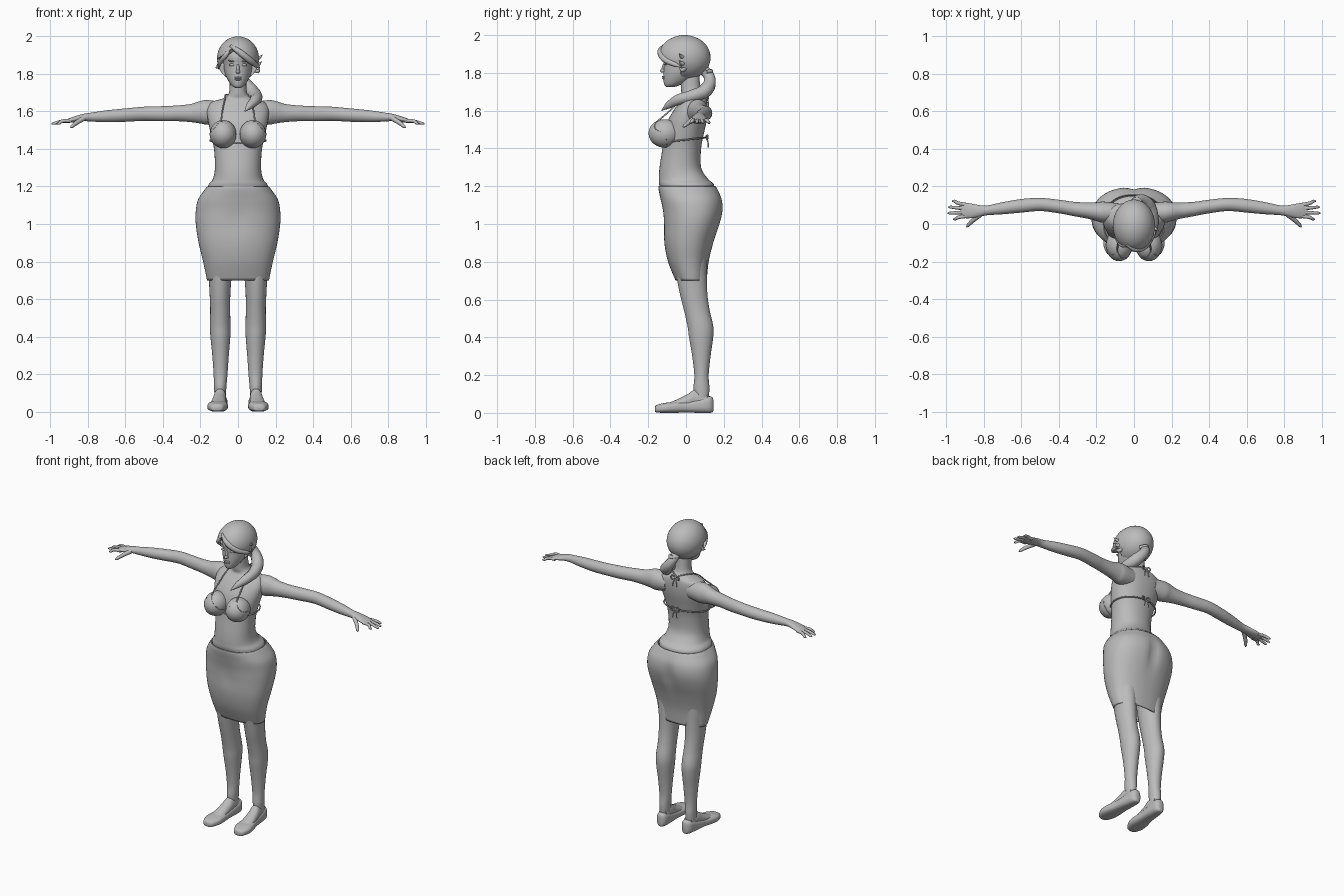
import bpy
import bmesh
from math import cos, sin, pi, exp, radians, copysign
from mathutils import Vector, Euler

CM = 0.01

default_cube = bpy.data.objects.get("Cube")
if default_cube:
    bpy.data.objects.remove(default_cube, do_unlink=True)

clay = bpy.data.materials.new("plain_grey")
clay.use_nodes = True
clay.diffuse_color = (0.5, 0.5, 0.5, 1)
clay.node_tree.nodes["Principled BSDF"].inputs["Base Color"].default_value = clay.diffuse_color


def activate(obj):
    for other in bpy.context.selected_objects:
        other.select_set(False)
    obj.select_set(True)
    bpy.context.view_layer.objects.active = obj


def finish(obj, mirror):
    """Give the material, smooth shading and an optional mirrored twin."""
    obj.data.materials.clear()
    obj.data.materials.append(clay)
    activate(obj)
    bpy.ops.object.shade_smooth_by_angle(angle=radians(60))
    if mirror:
        twin = obj.modifiers.new("mirror", 'MIRROR')
        twin.use_mirror_merge = False
    return obj


def mesh_object(name, bm, mirror):
    bmesh.ops.recalc_face_normals(bm, faces=bm.faces[:])
    mesh = bpy.data.meshes.new(name)
    bm.to_mesh(mesh)
    bm.free()
    obj = bpy.data.objects.new(name, mesh)
    bpy.context.collection.objects.link(obj)
    return finish(obj, mirror)


def resample(rows, steps):
    """Catmull-Rom interpolation between the given sections."""
    rows = [Vector(row) for row in rows]
    padded = [rows[0]] + rows + [rows[-1]]
    smooth = []
    for a, b, c, d in zip(padded, padded[1:], padded[2:], padded[3:]):
        for i in range(steps):
            t = i / steps
            smooth.append(b + (c - a) * t / 2
                          + (a - b * 2.5 + c * 2 - d / 2) * t ** 2
                          + ((b - c) * 3 + d - a) * t ** 3 / 2)
    return smooth + [rows[-1]]


def loft(name, rows, axis='Z', power=2.0, mirror=False, cap=True, tweak=None, sides=40):
    """Rows in cm: station on the axis, centre, half width, low, high."""
    place = {'Z': lambda t, u, v: (u, v, t),
             'X': lambda t, u, v: (t, u, v),
             'Y': lambda t, u, v: (u, t, v)}[axis]
    bm = bmesh.new()
    rings = []
    for t, centre, half, low, high in resample(rows, 5):
        ring = []
        for k in range(sides):
            c, s = cos(2 * pi * k / sides), sin(2 * pi * k / sides)
            u = centre + half * copysign(abs(c) ** (2 / power), c)
            v = (low + high) / 2 + (high - low) / 2 * copysign(abs(s) ** (2 / power), s)
            co = Vector(place(t, u, v)) * CM
            if tweak:
                tweak(co)
            ring.append(bm.verts.new(co))
        rings.append(ring)
    for a, b in zip(rings, rings[1:]):
        for k in range(sides):
            j = (k + 1) % sides
            bm.faces.new((a[k], a[j], b[j], b[k]))
    if cap:
        bm.faces.new(rings[0])
        bm.faces.new(rings[-1])
    return mesh_object(name, bm, mirror)


def ball(name, centre, radii, mirror=False, tilt=(0, 0, 0), tuck=None, detail=24):
    """Ellipsoid; points matching the tuck rule are drawn inwards."""
    centre = Vector(centre) * CM
    turn = Euler([radians(a) for a in tilt])
    bm = bmesh.new()
    bmesh.ops.create_uvsphere(bm, u_segments=detail * 2, v_segments=detail, radius=CM)
    for v in bm.verts:
        offset = Vector([a * r for a, r in zip(v.co, radii)])
        offset.rotate(turn)
        hidden = tuck and tuck(centre + offset)
        v.co = centre + offset * (0.72 if hidden else 1)
    return mesh_object(name, bm, mirror)


def tube(name, points, mirror=False, closed=False):
    """Round strand through points in cm, each with its own radius."""
    curve = bpy.data.curves.new(name, 'CURVE')
    curve.dimensions = '3D'
    curve.bevel_depth = CM
    curve.bevel_resolution = 3
    curve.resolution_u = 8
    curve.use_fill_caps = True
    spline = curve.splines.new('BEZIER')
    spline.bezier_points.add(len(points) - 1)
    spline.use_cyclic_u = closed
    for knot, (x, y, z, radius) in zip(spline.bezier_points, points):
        knot.co = Vector((x, y, z)) * CM
        knot.radius = radius
        knot.handle_left_type = knot.handle_right_type = 'AUTO'
    obj = bpy.data.objects.new(name, curve)
    bpy.context.collection.objects.link(obj)
    activate(obj)
    bpy.ops.object.convert(target='MESH')
    return finish(bpy.context.view_layer.objects.active, mirror)


# Torso and neck
loft("torso", [(112, 0, 15, -11, 12), (120, 0, 16, -14, 15), (124, 0, 13.4, -14.4, 11.5),
               (130, 0, 12.3, -14, 8), (140, 0, 12.8, -12.5, 8), (148, 0, 14.5, -11.5, 9.5),
               (155, 0, 16, -9.5, 11), (161, 0, 16.5, -6, 11.5), (165, 0, 14, -3, 11.2),
               (167, 0, 8, -2, 10.5), (170, 0, 4.8, -2.5, 8), (179, 0, 4.4, -3, 7)], power=2.2)


# Pencil skirt, with a soft hollow at the centre back and lap
def skirt_shape(co):
    seat = exp(-(co.x / 0.03) ** 2 - ((co.z - 1.05) / 0.09) ** 2)
    lap = exp(-(co.x / 0.05) ** 2 - ((co.z - 1.02) / 0.08) ** 2)
    co.y += -0.018 * seat if co.y > 0.05 else 0.006 * lap if co.y < 0 else 0


skirt = loft("skirt", [(70, 0, 16.5, -5.5, 11), (80, 0, 18.6, -9.5, 12), (90, 0, 21, -11.5, 14.5),
                       (100, 0, 22.5, -12, 18), (107, 0, 22.5, -12.5, 19.6),
                       (113, 0, 21.3, -13.5, 19.2), (118, 0, 18, -14.5, 17),
                       (120, 0, 16.4, -14.6, 15.8)], power=2.3, cap=False, tweak=skirt_shape, sides=64)
cloth = skirt.modifiers.new("cloth", 'SOLIDIFY')
cloth.thickness = 0.006

# Legs, feet and flat shoes
loft("leg", [(8, 9.5, 3, 5, 12), (13, 9.5, 3.3, 4, 12.4), (20, 9.3, 3.7, 4.4, 12),
             (30, 9.3, 4.4, 3.3, 13), (40, 9.4, 5.3, 1.6, 14.4), (46, 9.5, 5.5, 0.8, 14.4),
             (54, 9.5, 5.3, -1, 12.6), (62, 9.6, 5.5, -3, 11.4), (72, 9.6, 6.2, -5, 11),
             (86, 10, 8, -7, 11)], mirror=True)
loft("foot", [(-11, 10.8, 4, 2, 4.6), (-5, 10.4, 4, 2, 7), (1, 10, 3.6, 2, 10),
              (5, 9.6, 3.3, 2, 12.4), (11, 9.3, 3, 2, 11)], axis='Y', mirror=True)
loft("shoe", [(-16.5, 11.2, 1.5, 0.8, 3), (-15.5, 11.2, 3.4, 0.2, 4.2), (-11, 11, 5.3, 0, 5.3),
              (-6, 10.6, 5.2, 0, 5.8), (0, 10, 4.3, 0.2, 6.2), (7, 9.5, 3.9, 0, 7.6),
              (12, 9.2, 3.5, 0, 8.8), (14, 9.1, 2.3, 0.3, 8.2), (14.6, 9.1, 1, 1.5, 6)],
     axis='Y', power=2.7, mirror=True)

# Arms out to the palm
loft("arm", [(8, 6, 5, 154, 165), (16, 6.3, 5.6, 153, 166), (20, 6.6, 5, 153.6, 165.6),
             (25, 7.2, 4.3, 154.3, 164), (32, 8, 3.8, 154.8, 163.2), (40, 9.3, 3.6, 154.8, 162.8),
             (50, 10.4, 3.5, 155, 162.5), (60, 9.7, 3.6, 154.5, 161.6), (70, 8.4, 3.2, 154.3, 160.6),
             (78, 7.3, 2.6, 154.6, 159.4), (82, 7, 3, 154.8, 158.8), (87, 7, 3.9, 154.3, 157.4),
             (91, 7.2, 4, 153.8, 156), (92.5, 7.2, 3.3, 154, 155.4)], axis='X', mirror=True)

# Fingers and thumb
for label, base, tip, reach in (("index", 4.2, 2.6, 96.5), ("middle", 6.2, 5.8, 99.4),
                                ("ring", 8.2, 9, 99), ("little", 10.2, 12.2, 97)):
    middle = (base + tip) / 2
    tube(label + "_finger", [(89, base, 155, 1), (94, middle, 154.7, 0.95),
                             (reach - 1, tip, 153.6, 0.75), (reach, tip, 153.4, 0.3)], mirror=True)
tube("thumb", [(82, 5, 156.5, 1.4), (86, 1.8, 154, 1.2), (88.5, -0.8, 152, 0.9),
               (89.2, -1.6, 151.4, 0.3)], mirror=True)

# Bust, halter cups, straps and ties
ball("bust", (7.9, -11.2, 148), (7, 8.3, 7.4), mirror=True)
ball("halter_cup", (7.9, -11.2, 148), (7.2, 8.6, 7.6), mirror=True, detail=40,
     tuck=lambda p: p.z > 1.555 - 1.1 * abs(p.x - 0.09) or p.y > -0.1)
tube("neck_strap", [(9, -15, 154.5, 0.45), (8.4, -8.5, 160, 0.4), (7, -1.5, 166.3, 0.4),
                    (6, 6, 169, 0.4), (0, 10.3, 167.5, 0.4)], mirror=True)
tube("chest_band", [(14.8 * sin(a), -0.8 - 11.2 * cos(a), 144.5 - 1.2 * cos(a), 0.45)
                    for a in [2 * pi * k / 16 for k in range(16)]], closed=True)
for label, y, z in (("back", 10.6, 146), ("nape", 10.8, 167)):
    ball(label + "_knot", (0, y, z), (0.9, 0.8, 0.8), detail=8)
    tube(label + "_bow", [(0, y, z, 0.35), (2.4, y + 0.8, z + 1, 0.4),
                          (2.6, y + 0.8, z - 1, 0.4), (0, y, z, 0.35)], mirror=True)
    tube(label + "_tie", [(0, y, z, 0.35), (1, y + 1, z - 2.5, 0.35),
                          (1.6, y + 1.2, z - 5.5, 0.3)], mirror=True)

# Head and face
loft("head", [(172.6, 0, 1.6, -10.6, -6), (173.6, 0, 3.2, -11.4, -3), (176, 0, 5, -11.9, 2),
              (180, 0, 6.9, -11.9, 7), (185, 0, 7.7, -11.8, 10), (190, 0, 7.8, -12.2, 10),
              (195, 0, 5.5, -9, 7), (197, 0, 2, -4, 3)])
ball("nose", (0, -12, 181.2), (1.2, 1.8, 1.1))
ball("nose_bridge", (0, -11.7, 183.2), (0.8, 1, 2.6), tilt=(-18, 0, 0))
ball("upper_lip", (0, -11.8, 178), (2.2, 0.9, 0.5))
ball("lower_lip", (0, -11.7, 177.1), (1.9, 0.9, 0.6))
ball("eye", (3.2, -10.8, 184.8), (1.6, 0.8, 0.7), mirror=True)
ball("brow", (3.3, -11, 186.8), (2.2, 0.8, 0.4), mirror=True, tilt=(0, -8, 0))
ball("ear", (7.6, -0.5, 183), (0.8, 1.7, 2.8), mirror=True)

# Hair cap with the face opening under a side-swept fringe
ball("hair_cap", (0, -0.8, 188.1), (11.2, 13.8, 11.9), detail=56,
     tuck=lambda p: p.y < -0.03 and p.z < 1.93 - 0.68 * abs(p.x + 0.03))
tube("fringe", [(-4, -11, 195, 0.8), (1, -13.4, 191.5, 1.7), (6, -11.5, 187.5, 1.8),
                (10, -6, 184.5, 1.3), (11.6, -2, 183, 0.2)])
tube("fringe_short", [(-3, -11, 195, 0.6), (-6.5, -11, 190, 1.3), (-9.5, -6.5, 186, 1.2),
                      (-10.6, -3, 182.5, 0.2)])
for label, z, reach in (("upper", 188.5, 13), ("middle", 185, 12.6), ("lower", 181.5, 11.4)):
    tube(label + "_flick", [(8, 0, z + 2, 1.2), (10.5, -2, z, 1.2),
                            (reach, -3.5, z + 1.6, 0.15)])
tube("side_lock", [(-9.5, -1, 187, 1.2), (-10.4, -2, 184, 1.2), (-12, -3.5, 183.2, 0.15)])

# Ponytail over the left shoulder
tube("ponytail", [(0, 8, 183, 2.6), (2, 12.4, 177.5, 3), (7, 10.5, 171, 3.8), (9.6, 4, 168, 3.4),
                  (9, -4, 165.8, 2.9), (6.2, -9, 163, 2), (3.5, -13, 160, 0.2)])
tube("hair_tie", [(-1.8, 10, 181, 1), (1.5, 13.4, 181, 1), (4.4, 10.5, 180.5, 1)])
